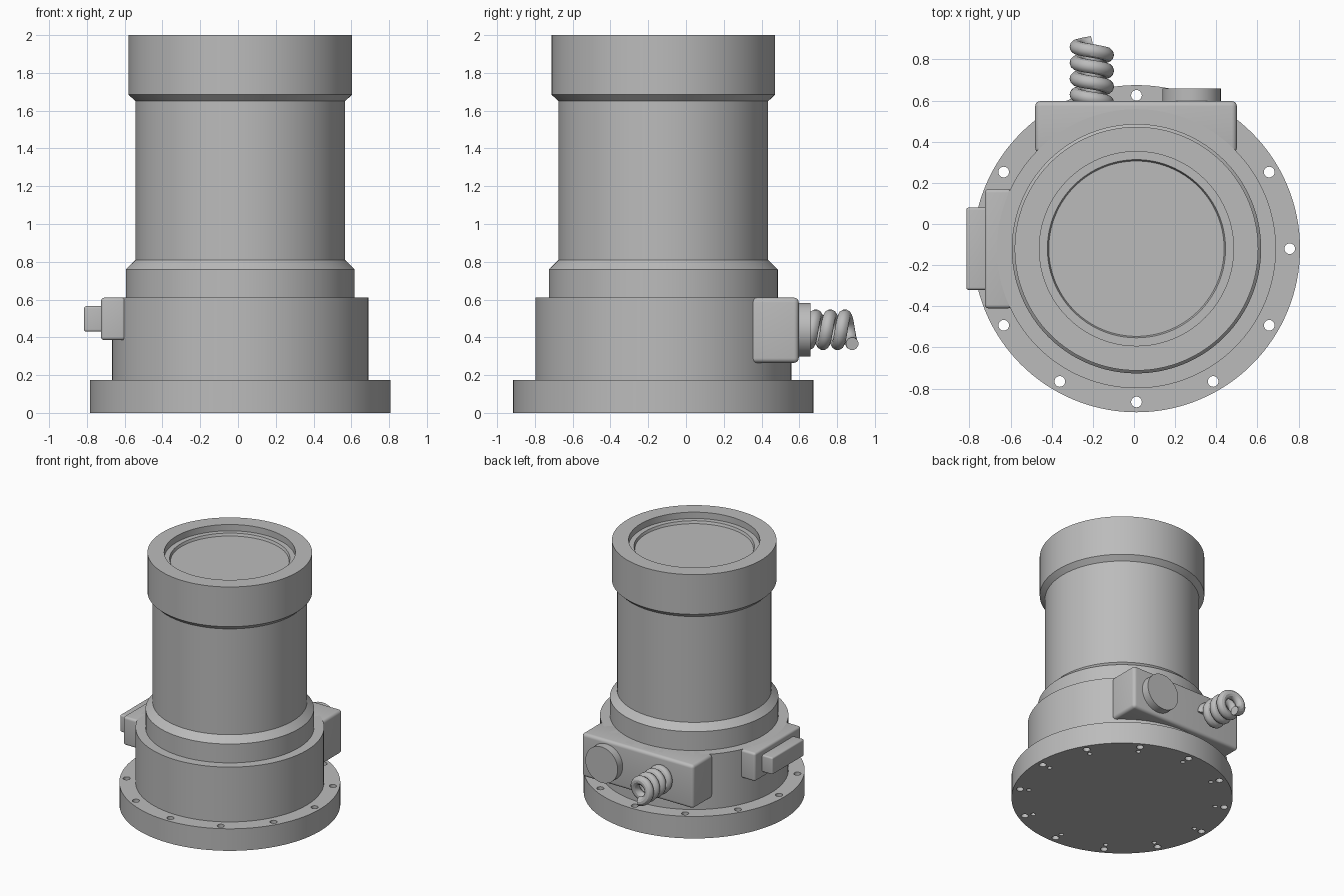
import bpy, bmesh, math
from mathutils import Matrix, Vector

cube = bpy.data.objects.get("Cube")
if cube:
    bpy.data.objects.remove(cube, do_unlink=True)

AX, AY = 0.012, -0.12  # main axis of the housing
SEGMENTS = 128

grey = bpy.data.materials.new("plain grey")
grey.use_nodes = True
COLOUR = (0.5, 0.5, 0.5, 1)
grey.diffuse_color = COLOUR
grey.node_tree.nodes["Principled BSDF"].inputs["Base Color"].default_value = COLOUR


def add_object(name, bm):
    bmesh.ops.recalc_face_normals(bm, faces=bm.faces)
    mesh = bpy.data.meshes.new(name)
    bm.to_mesh(mesh)
    bm.free()
    mesh.materials.append(grey)
    obj = bpy.data.objects.new(name, mesh)
    bpy.context.collection.objects.link(obj)
    return obj


def select(obj):
    bpy.ops.object.select_all(action="DESELECT")
    obj.select_set(True)
    bpy.context.view_layer.objects.active = obj


def smooth(obj):
    select(obj)
    bpy.ops.object.shade_smooth_by_angle(angle=math.radians(30))


def apply_modifier(obj, modifier):
    select(obj)
    bpy.ops.object.modifier_apply(modifier=modifier.name)


def lathe(name, profile):
    """Spin a closed-off (radius, height) profile around the main axis."""
    bm = bmesh.new()
    verts = [bm.verts.new((AX + r, AY, z)) for r, z in profile]
    edges = [bm.edges.new(pair) for pair in zip(verts, verts[1:])]
    bmesh.ops.spin(bm, geom=verts + edges, cent=(AX, AY, 0), axis=(0, 0, 1),
                   angle=math.tau, steps=SEGMENTS)
    bmesh.ops.remove_doubles(bm, verts=bm.verts, dist=0.0001)
    return add_object(name, bm)


def rounded_box(name, low, high, radius):
    low, high = Vector(low), Vector(high)
    bm = bmesh.new()
    bmesh.ops.create_cube(bm, size=1, matrix=Matrix.Translation((low + high) / 2)
                          @ Matrix.Diagonal((high - low).to_4d()))
    bmesh.ops.bevel(bm, geom=bm.edges[:], offset=radius, segments=5,
                    profile=0.5, affect="EDGES")
    obj = add_object(name, bm)
    smooth(obj)
    return obj


def add_cylinder(bm, radius, depth, matrix, segments):
    bmesh.ops.create_cone(bm, cap_ends=True, segments=segments, radius1=radius,
                          radius2=radius, depth=depth, matrix=matrix)


# Flange with a ring of through holes and a ring of blind holes underneath
flange = lathe("flange", [(0, 0), (0.795, 0), (0.795, 0.175), (0, 0.175)])
bm = bmesh.new()
for i in range(12):
    turn = Matrix.Translation((AX, AY, 0)) @ Matrix.Rotation(math.tau * i / 12, 4, "Z")
    add_cylinder(bm, 0.026, 0.5, turn @ Matrix.Translation((0.745, 0, 0.1)), 24)
    add_cylinder(bm, 0.017, 0.2, turn @ Matrix.Translation((0.68, 0, 0)), 20)
cutter = add_object("hole_cutter", bm)
cutter.hide_render = True
cut = flange.modifiers.new("holes", "BOOLEAN")
cut.operation = "DIFFERENCE"
cut.solver = "EXACT"
cut.object = cutter
apply_modifier(flange, cut)
bpy.data.objects.remove(cutter, do_unlink=True)
smooth(flange)

# Base, barrel and recessed top cap
smooth(lathe("base", [(0, 0.17), (0.678, 0.17), (0.678, 0.61), (0, 0.61)]))
smooth(lathe("barrel", [(0, 0.6), (0.606, 0.6), (0.606, 0.76), (0.555, 0.81),
                        (0.555, 1.65), (0.592, 1.685), (0.592, 2), (0.472, 2),
                        (0.472, 1.95), (0.433, 1.95), (0.426, 1.93), (0, 1.93)]))

# Rear connector box with round plug
rounded_box("rear_box", (-0.48, 0.345, 0.265), (0.5, 0.597, 0.61), 0.025)
bm = bmesh.new()
add_cylinder(bm, 0.142, 0.085, Matrix.Translation((0.28, 0.617, 0.44))
             @ Matrix.Rotation(math.pi / 2, 4, "X"), 64)
smooth(add_object("rear_plug", bm))

# Right-hand connector box with its protruding block
rounded_box("side_box", (-0.725, -0.41, 0.385), (-0.595, 0.17, 0.61), 0.018)
rounded_box("side_block", (-0.815, -0.32, 0.43), (-0.71, 0.08, 0.565), 0.012)

# Coiled cable
TURNS, STEPS = 3.75, 32
count = int(TURNS * STEPS)
curve = bpy.data.curves.new("coiled_cable", "CURVE")
curve.dimensions = "3D"
curve.bevel_depth = 0.034
curve.bevel_resolution = 4
curve.use_fill_caps = True
spline = curve.splines.new("POLY")
spline.points.add(count)
for i, point in enumerate(spline.points):
    a = math.tau * i / STEPS
    y = 0.59 + 0.29 * i / count
    point.co = (-0.205 + 0.074 * math.cos(a), y, 0.44 + 0.074 * math.sin(a), 1)
curve.materials.append(grey)
cable = bpy.data.objects.new("coiled_cable", curve)
bpy.context.collection.objects.link(cable)
select(cable)
bpy.ops.object.convert(target="MESH")
smooth(bpy.context.object)
